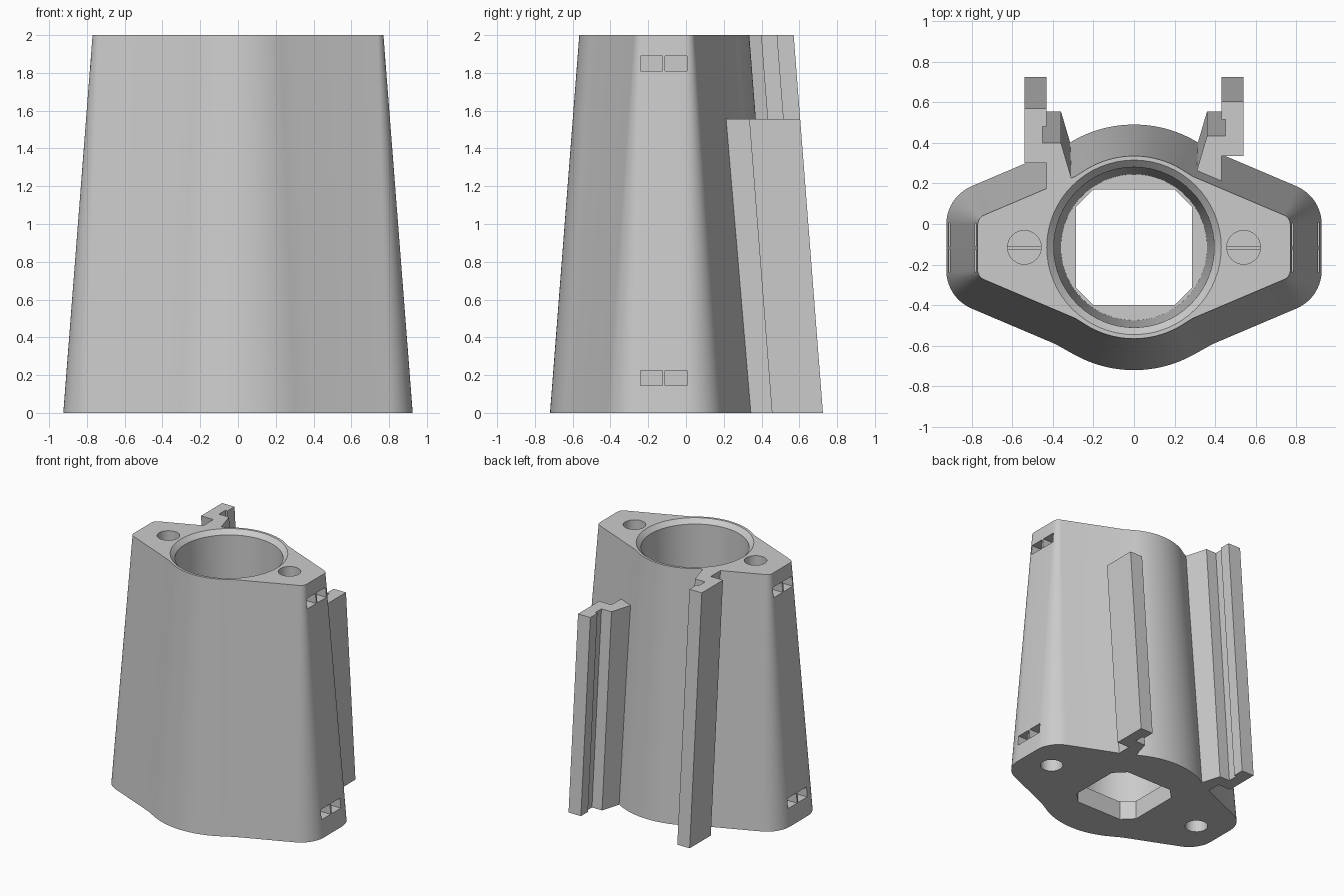
import bpy, bmesh, math

old = bpy.data.objects.get("Cube")
if old:
    bpy.data.objects.remove(old, do_unlink=True)

HEIGHT = 2.0
DRAFT = 0.155      # how far the walls move outward from top to bottom
MID_Y = -0.115     # centre line of the housing

grey = bpy.data.materials.new("plain grey")
grey.use_nodes = True
colour = (0.6, 0.6, 0.6, 1)
grey.diffuse_color = colour
grey.node_tree.nodes["Principled BSDF"].inputs["Base Color"].default_value = colour


def loft(name, rings):
    """Closed solid through a stack of (outline, z) rings."""
    bm = bmesh.new()
    loops = [[bm.verts.new((x, y, z)) for x, y in pts] for pts, z in rings]
    n = len(loops[0])
    for a, b in zip(loops, loops[1:]):
        for i in range(n):
            j = (i + 1) % n
            bm.faces.new((a[i], a[j], b[j], b[i]))
    bm.faces.new(loops[0][::-1])
    bm.faces.new(loops[-1])
    bmesh.ops.recalc_face_normals(bm, faces=bm.faces)
    mesh = bpy.data.meshes.new(name)
    bm.to_mesh(mesh)
    bm.free()
    mesh.materials.append(grey)
    obj = bpy.data.objects.new(name, mesh)
    bpy.context.collection.objects.link(obj)
    return obj


def circle(r, cx=0, cy=MID_Y, n=64):
    return [(cx + r * math.cos(math.tau * i / n), cy + r * math.sin(math.tau * i / n))
            for i in range(n)]


def rect(x0, x1, y0, y1):
    return [(x0, y0), (x1, y0), (x1, y1), (x0, y1)]


def select_only(obj):
    bpy.ops.object.select_all(action='DESELECT')
    obj.select_set(True)
    bpy.context.view_layer.objects.active = obj


def cut(target, cutter):
    mod = target.modifiers.new("cut", 'BOOLEAN')
    mod.operation = 'DIFFERENCE'
    mod.solver = 'EXACT'
    mod.object = cutter
    select_only(target)
    bpy.ops.object.modifier_apply(modifier=mod.name)
    bpy.data.objects.remove(cutter, do_unlink=True)


def outline(off):
    """Lozenge with rounded ends and a round bulge front and back."""
    slope = math.radians(67)
    nx, ny = math.cos(slope), math.sin(slope)
    wall, bulge, corner = 0.435 + off, 0.45 + off, 0.05 + off
    cx = 0.72
    cy = (wall - corner - cx * nx) / ny
    quarter = []
    for i in range(11):
        a = slope * i / 10
        quarter.append((cx + corner * math.cos(a), cy + corner * math.sin(a)))
    # soft hollow where the flat wall meets the bulge
    x = 0.64 * bulge
    quarter.append((x, (wall - x * nx) / ny))
    for i in range(13):
        a = math.radians(60 + 30 * i / 12)
        quarter.append((bulge * math.cos(a), bulge * math.sin(a)))
    half = quarter + [(-x, y) for x, y in quarter[-2::-1]]
    full = half + [(x, -y) for x, y in half[::-1]]
    return [(x, y + MID_Y) for x, y in full]


# Tapered housing
body = loft("housing", [(outline(DRAFT), 0), (outline(0), HEIGHT)])

# Round bore with a bevelled rim, above a thin floor
cut(body, loft("bore_cutter", [(circle(0.36), 0.15), (circle(0.395), HEIGHT - 0.035),
                               (circle(0.43), HEIGHT), (circle(0.43), HEIGHT + 0.1)]))

# Square floor opening with clipped corners
s, c = 0.285, 0.2
octagon = [(s, -c), (s, c), (c, s), (-c, s), (-s, c), (-s, -c), (-c, -s), (c, -s)]
octagon = [(x, y + MID_Y) for x, y in octagon]
cut(body, loft("floor_cutter", [(octagon, -0.1), (octagon, 0.3)]))

# Blind holes in both end faces, each reached by a pair of side slots
for side in (-1, 1):
    for hole_x, z0, z1, s0, s1 in ((0.54, 1.885, 2.1, 1.81, 1.89),
                                   (0.695, -0.1, 0.15, 0.145, 0.225)):
        for y0 in (-0.24, -0.11):
            inner, outer = side * (hole_x - 0.09), side * 1.1
            slot = rect(min(inner, outer), max(inner, outer), y0, y0 + 0.115)
            cut(body, loft("slot_cutter", [(slot, s0), (slot, s1)]))
        ring = circle(0.083, side * hole_x, n=32)
        cut(body, loft("hole_cutter", [(ring, z0), (ring, z1)]))

select_only(body)
bpy.ops.object.shade_smooth_by_angle(angle=math.radians(25))

# Grooved rails on the back, leaning with the housing wall
section = [(0.54, 0.455), (0.54, 0.725), (0.43, 0.725), (0.43, 0.635), (0.45, 0.635),
           (0.45, 0.555), (0.36, 0.555), (0.31, 0.385), (0.31, 0.36), (0.43, 0.325),
           (0.43, 0.455)]
for name, side, top in (("left_rail", 1, 1.555), ("right_rail", -1, HEIGHT)):
    lean = DRAFT * top / HEIGHT
    loft(name, [([(side * x, y) for x, y in section], 0),
                ([(side * x, y - lean) for x, y in section], top)])
